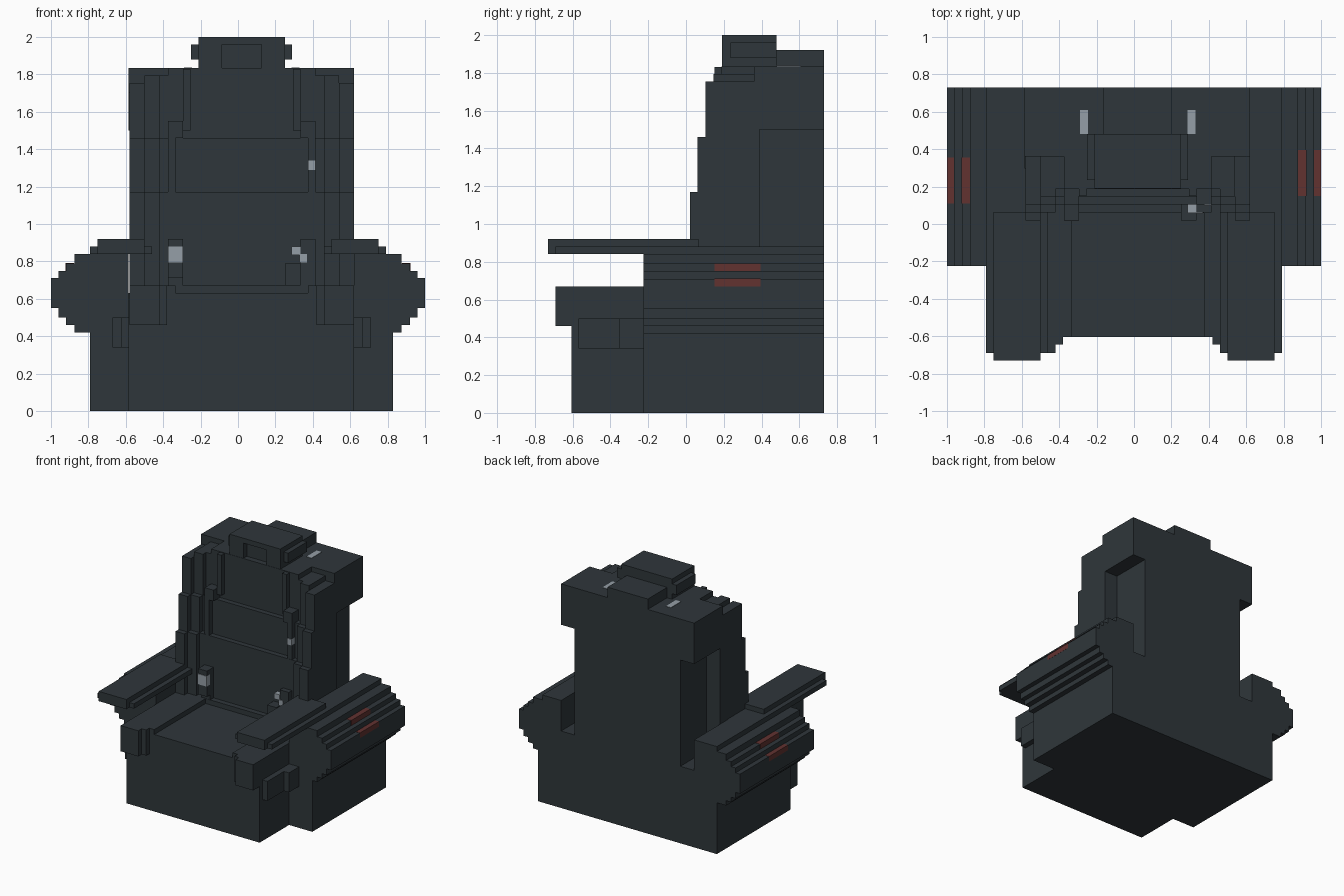
import bpy, bmesh

if "Cube" in bpy.data.objects:
    bpy.data.objects.remove(bpy.data.objects["Cube"])


def material(name, rgb):
    m = bpy.data.materials.new(name)
    m.diffuse_color = (*rgb, 1)
    m.use_nodes = True
    m.node_tree.nodes["Principled BSDF"].inputs["Base Color"].default_value = m.diffuse_color
    return m


DARK = material("dark slate", (0.028, 0.037, 0.043))
RED = material("dull red", (0.122, 0.032, 0.030))
GREY = material("light grey", (0.30, 0.345, 0.385))


def prism(name, pts, axis, lo, hi, mat=DARK):
    """Extrude a profile along x (points are y,z) or along y (points are x,z)."""
    bm = bmesh.new()
    place = (lambda a, b, t: (t, a, b)) if axis == "x" else (lambda a, b, t: (a, t, b))
    ends = [[bm.verts.new(place(a, b, t)) for a, b in pts] for t in (lo, hi)]
    bm.faces.new(ends[0])
    bm.faces.new(ends[1][::-1])
    n = len(pts)
    for i in range(n):
        j = (i + 1) % n
        bm.faces.new((ends[0][i], ends[1][i], ends[1][j], ends[0][j]))
    bmesh.ops.recalc_face_normals(bm, faces=bm.faces)
    me = bpy.data.meshes.new(name)
    bm.to_mesh(me)
    bm.free()
    me.materials.append(mat)
    ob = bpy.data.objects.new(name, me)
    bpy.context.collection.objects.link(ob)
    return ob


def box(name, x, y, z, mat=DARK):
    pts = [(x[0], z[0]), (x[1], z[0]), (x[1], z[1]), (x[0], z[1])]
    return prism(name, pts, "y", y[0], y[1], mat)


def pair(name, x, y, z, mid=0.0, mat=DARK):
    """Box on the right plus its reflection about x = mid."""
    box(name + "_right", x, y, z, mat)
    box(name + "_left", (2 * mid - x[1], 2 * mid - x[0]), y, z, mat)


BACK = 0.73
MID = 0.02   # the seat sits slightly right of the arms

# Base and seat
box("base", (-0.585, 0.62), (-0.605, BACK), (0, 0.63))
box("base_wide", (-0.79, 0.83), (-0.225, BACK), (0, 0.46))
pair("seat_edge", (0.375, 0.62), (-0.605, 0.2), (0.6, 0.67), MID)
pair("seat_bolster", (0.46, 0.62), (-0.69, -0.2), (0.46, 0.67), MID)
pair("seat_bolster_inner", (0.42, 0.46), (-0.645, -0.2), (0.46, 0.67), MID)
box("seat_rear_lip", (-0.335, 0.375), (0.06, 0.2), (0.6, 0.67))
pair("side_control", (0.61, 0.665), (-0.57, -0.22), (0.34, 0.5), MID)
pair("side_control_outer", (0.66, 0.71), (-0.355, -0.22), (0.34, 0.5), MID)

# Stepped side pods, extruded from front to back
steps = [(0.875, 0.42, 0.46), (0.92, 0.46, 0.50), (0.96, 0.50, 0.55), (1.0, 0.55, 0.71),
         (0.96, 0.71, 0.75), (0.92, 0.75, 0.79), (0.875, 0.79, 0.84), (0.79, 0.84, 0.88)]
outline = [p for x, z0, z1 in steps for p in ((x, z0), (x, z1))]
for side, s, inner in (("right", 1, 0.62), ("left", -1, 0.585)):
    pts = [(s * inner, 0.42)] + [(s * x, z) for x, z in outline] + [(s * inner, 0.88)]
    prism("arm_pod_" + side, pts, "y", -0.225, BACK)
    # Red indicator strips lying on the steps
    y = (0.15, 0.395) if s > 0 else (0.11, 0.355)
    for name, x, z, tread in (("upper", 0.92, 0.79, 0.043), ("lower", 1.0, 0.71, 0.038)):
        a, b = sorted((s * (x - tread), s * (x + 0.001)))
        box(f"indicator_{name}_{side}", (a, b), y, (z - 0.04, z + 0.002), RED)

# Armrests
pair("armrest_flange", (0.46, 0.79), (-0.69, 0.3), (0.84, 0.88))
pair("armrest_pad", (0.50, 0.75), (-0.73, 0.065), (0.84, 0.92))


# Backrest: stepped profiles that lean back, each strip set deeper towards the middle
def lean(front, top, rear):
    return [(rear, 0.5), (front, 0.5), (front, 1.17), (front + 0.042, 1.17),
            (front + 0.042, 1.46), (front + 0.084, 1.46), (front + 0.084, top), (rear, top)]


for name, front, top, x0, x1 in (("backrest_wing", 0.02, 1.755, 0.54, 0.62),
                                 ("backrest_rib", 0.062, 1.795, 0.46, 0.54)):
    prism(name + "_right", lean(front, top, 0.39), "x", x0, x1)
    prism(name + "_left", lean(front, top, 0.39), "x", 2 * MID - x1, 2 * MID - x0)
prism("backrest_panel", lean(0.104, 1.795, 0.5), "x", -0.42, 0.46)
box("backrest_panel_top", (-0.375, 0.415), (0.188, 0.5), (1.7, 1.835))
box("back_shell", (-0.46, 0.50), (0.38, BACK), (0.4, 1.6))
box("back_upper_shell", (-0.585, 0.62), (0.39, BACK), (1.5, 1.835))
box("back_upper_shoulder", (-0.585, 0.62), (0.36, 0.45), (1.7, 1.835))
box("back_top_hump", (-0.165, 0.20), (0.45, BACK), (1.8, 1.92))

# Headrest with a recessed front and side ears
box("headrest", (-0.21, 0.25), (0.235, 0.48), (1.82, 2.0))
pair("headrest_front", (0.125, 0.25), (0.19, 0.25), (1.82, 2.0), MID)
box("headrest_brow", (-0.085, 0.125), (0.19, 0.25), (1.96, 2.0))
box("headrest_ears", (-0.25, 0.29), (0.235, 0.48), (1.88, 1.96))

# Harness straps
pair("strap_top", (0.295, 0.335), (0.15, 0.25), (1.5, 1.83), MID)
pair("strap_guide", (0.335, 0.415), (0.105, 0.2), (1.46, 1.55), MID)
pair("strap_middle", (0.375, 0.415), (0.105, 0.2), (1.17, 1.5), MID)
pair("strap_lower", (0.335, 0.415), (0.062, 0.2), (0.67, 0.92), MID)
box("strap_lower_inner", (0.25, 0.335), (0.02, 0.2), (0.67, 0.79))
box("strap_lower_left_pad", (-0.375, -0.295), (0.02, 0.2), (0.71, 0.92))

# Grey buckles and slots
box("buckle_left", (-0.375, -0.295), (0.015, 0.06), (0.795, 0.88), GREY)
box("buckle_right_upper", (0.285, 0.335), (0.058, 0.15), (0.835, 0.88), GREY)
box("buckle_right_lower", (0.33, 0.37), (0.055, 0.15), (0.795, 0.84), GREY)
box("clip_right", (0.375, 0.415), (0.098, 0.15), (1.29, 1.34), GREY)
pair("shoulder_slot", (0.285, 0.33), (0.48, 0.61), (1.82, 1.838), MID, GREY)
